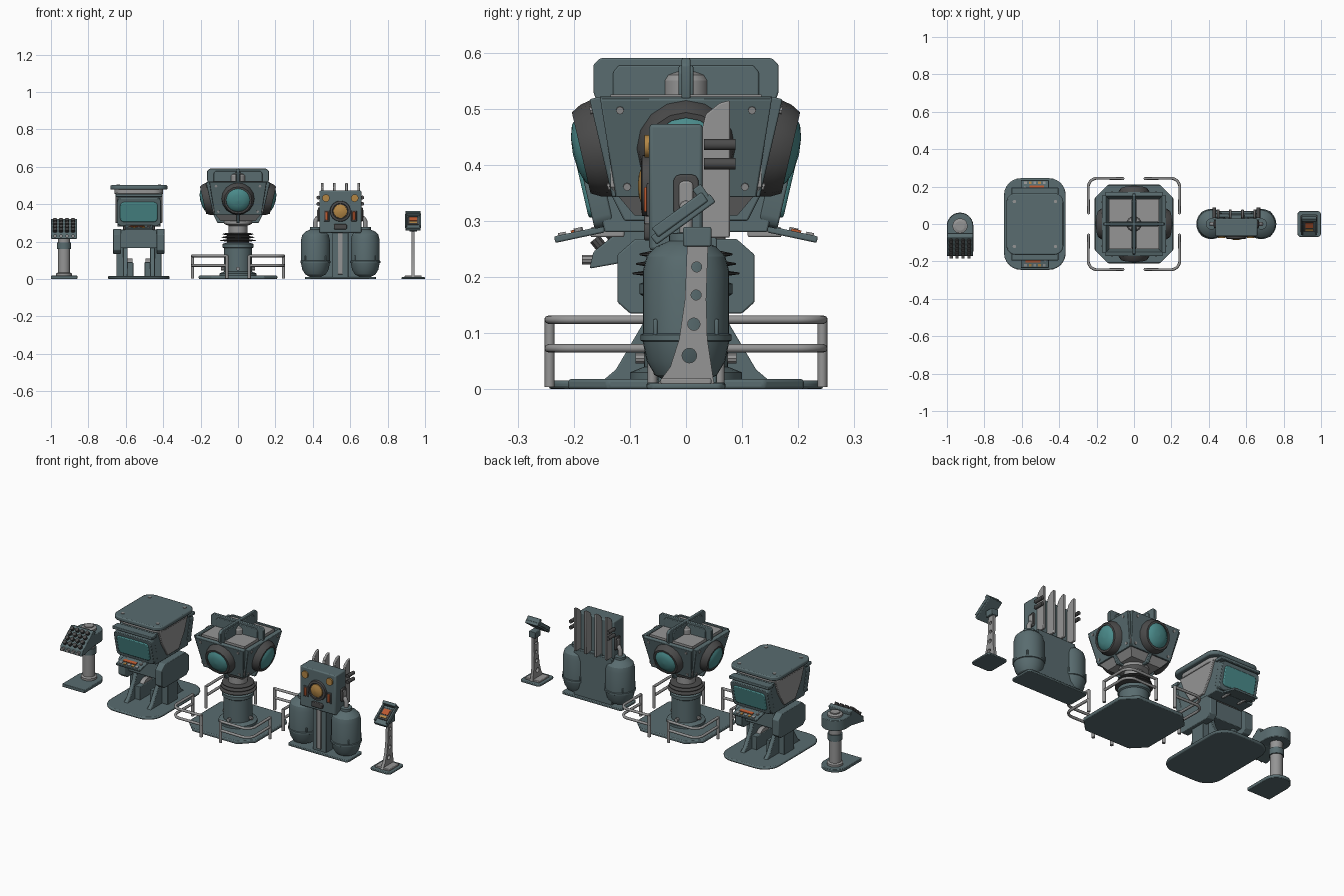
import bpy, bmesh
from math import pi, cos, sin, radians
from mathutils import Vector, Matrix

if "Cube" in bpy.data.objects:
    bpy.data.objects.remove(bpy.data.objects["Cube"])

def mat(name, r, g, b):
    m = bpy.data.materials.new(name)
    m.diffuse_color = (r, g, b, 1)
    m.use_nodes = True
    m.node_tree.nodes["Principled BSDF"].inputs["Base Color"].default_value = m.diffuse_color
    return m

STEEL = mat("steel_blue", .10, .15, .16)
LIGHT = mat("light_grey", .30, .30, .30)
DARK = mat("dark_grey", .07, .07, .07)
TEAL = mat("teal_glass", .07, .26, .26)
AMBER = mat("amber", .45, .24, .06)
RED = mat("red_orange", .5, .10, .03)

def finish(name, bm, m, bevel=0, M=None):
    bmesh.ops.recalc_face_normals(bm, faces=bm.faces)
    if M: bm.transform(M)
    me = bpy.data.meshes.new(name)
    bm.to_mesh(me); bm.free()
    me.materials.append(m)
    ob = bpy.data.objects.new(name, me)
    bpy.context.collection.objects.link(ob)
    if bevel:
        b = ob.modifiers.new("bevel", 'BEVEL')
        b.width, b.segments, b.limit_method = bevel, 2, 'ANGLE'
    return ob

def box(name, c, s, m=STEEL, bevel=.003, M=None):
    bm = bmesh.new()
    bmesh.ops.create_cube(bm, size=1)
    bm.transform(Matrix.Translation(c) @ Matrix.Diagonal((*s, 1)))
    return finish(name, bm, m, bevel, M)

def prism(name, pts, axis, a, b, m=STEEL, bevel=.003, M=None):
    """Extrude a 2D outline along an axis from a to b."""
    place = {'x': lambda p, t: (t, *p), 'y': lambda p, t: (p[0], t, p[1]), 'z': lambda p, t: (*p, t)}[axis]
    bm = bmesh.new()
    lo = [bm.verts.new(place(p, a)) for p in pts]
    hi = [bm.verts.new(place(p, b)) for p in pts]
    bm.faces.new(lo); bm.faces.new(hi)
    for i in range(len(pts)):
        j = (i + 1) % len(pts)
        bm.faces.new((lo[i], lo[j], hi[j], hi[i]))
    return finish(name, bm, m, bevel, M)

def lathe(name, prof, c, m=STEEL, d=(0, 0, 1), n=32, M=None):
    """Spin (radius, height) points around direction d through c."""
    bm = bmesh.new()
    rings = [[bm.verts.new((max(r, 1e-4) * cos(2*pi*k/n), max(r, 1e-4) * sin(2*pi*k/n), h)) for k in range(n)] for r, h in prof]
    for A, B in zip(rings, rings[1:]):
        for k in range(n):
            bm.faces.new((A[k], A[(k+1) % n], B[(k+1) % n], B[k]))
    bm.faces.new(rings[0]); bm.faces.new(rings[-1])
    bm.transform(Matrix.Translation(c) @ Vector((0, 0, 1)).rotation_difference(Vector(d)).to_matrix().to_4x4())
    return finish(name, bm, m, 0, M)

def cyl(name, c, r, h, m=STEEL, d=(0, 0, 1), n=24, M=None):
    return lathe(name, [(r, 0), (r, h)], c, m, d, n, M)

def tube(name, pts, r, m=LIGHT):
    cu = bpy.data.curves.new(name, 'CURVE')
    cu.dimensions, cu.bevel_depth, cu.bevel_resolution, cu.use_fill_caps = '3D', r, 2, True
    sp = cu.splines.new('POLY')
    sp.points.add(len(pts) - 1)
    for p, q in zip(sp.points, pts): p.co = (*q, 1)
    cu.materials.append(m)
    ob = bpy.data.objects.new(name, cu)
    bpy.context.collection.objects.link(ob)
    return ob

def rrect(w, d, r, n=6):
    out = []
    for k, (sx, sy) in enumerate([(1, 1), (-1, 1), (-1, -1), (1, -1)]):
        for i in range(n + 1):
            t = pi/2 * (k + i/n)
            out.append((sx*(w/2 - r) + r*cos(t), sy*(d/2 - r) + r*sin(t)))
    return out

def at(x, k=0, step=pi/2):
    return Matrix.Translation((x, 0, 0)) @ Matrix.Rotation(k*step, 4, 'Z')

# ---- keypad pedestal, far left
T = at(-.93)
def dshape(r, front): return [(r*cos(pi*i/14), -.01 + r*sin(pi*i/14)) for i in range(15)] + [(-r, front), (r, front)]
prism("keypad_base", dshape(.071, -.15), 'z', 0, .018, M=T)
lathe("keypad_post", [(.042, .015), (.042, .03), (.032, .035), (.032, .24)], (0, -.01, 0), LIGHT, M=T)
lathe("keypad_collar", [(.038, .16), (.038, .195)], (0, -.01, 0), STEEL, M=T)
prism("keypad_head", dshape(.07, -.075), 'z', .235, .295, M=T)
lathe("keypad_cap", [(.04, .29), (.04, .305), (.025, .31), (.025, .316)], (0, -.01, 0), LIGHT, M=T)
prism("keypad_panel", [(-.05, .315), (-.07, .322), (-.165, .245), (-.172, .215), (-.06, .235)], 'x', -.07, .07, M=T)
for i in range(4):
    for j in range(4):
        f = (j + .5) / 4
        cyl("key", (-.048 + .032*i, -.075 - .088*f, .316 - .07*f), .011, .017, DARK, (0, -.63, .78), 10, T)
for i in range(4):
    cyl("front_knob", (-.048 + .032*i, -.165, .231), .009, .02, LIGHT, (0, -1, 0), 10, T)

# ---- two-sided console
X = -.53
T = at(X)
prism("console_base", rrect(.33, .49, .09), 'z', 0, .016, bevel=.006, M=T)
for s in (-1, 1):
    def side(name, pts, a, b, m=STEEL):
        return prism(name, pts, 'x', s*a, s*b, m, M=T)
    side("leg_gusset", [(-.15, .014), (-.125, .035), (-.075, .12), (-.05, .2), (.05, .2), (.075, .12), (.125, .035), (.15, .014)], .06, .085)
    side("leg_column", [(-.045, .014), (-.045, .26), (.045, .26), (.045, .014)], .075, .12)
    side("shoulder_plate", [(-.122, .155), (-.122, .24), (-.09, .268), (.09, .268), (.122, .24), (.122, .155), (.1, .135), (-.1, .135)], .095, .137)
    cyl("leg_disc", (s*.035, 0, .06), .05, .03, LIGHT, (s, 0, 0), M=T)
    box("inner_foot", (s*.05, 0, .05), (.04, .16, .08), M=T)
    side("canopy_arm", [(-.13, .46), (-.1, .38), (-.05, .3), (.05, .3), (.1, .38), (.13, .46)], .105, .125, LIGHT)
    tube("canopy_handle", [(X + s*.1, y, z) for y, z in ((-.11, .47), (-.14, .44), (-.14, .41), (-.05, .38))], .008)
box("console_bridge", (0, 0, .215), (.2, .17, .1), M=T)
box("console_neck", (0, 0, .275), (.17, .14, .06), DARK, M=T)
prism("screen_head", [(-.145, .28), (-.172, .40), (-.165, .44), (-.12, .462), (.12, .462), (.165, .44), (.172, .40), (.145, .28)], 'x', -.115, .115, M=T)
prism("canopy_under", rrect(.26, .28, .05), 'z', .455, .48, LIGHT, M=T)
prism("canopy", rrect(.305, .33, .05), 'z', .478, .502, bevel=.006, M=T)
for sx in (-1, 1):
    for sy in (-1, 1):
        cyl("canopy_bolt", (sx*.11, sy*.12, .5), .009, .005, LIGHT, n=12, M=T)
for k in (0, 2):
    T = at(X, k)
    tilt = Matrix.Translation((0, -.165, .362)) @ Matrix.Rotation(radians(13), 4, 'X')
    prism("screen_frame", rrect(.235, .15, .02, 3), 'y', -.015, .02, M=T @ tilt)
    prism("screen_glass", rrect(.2, .108, .02, 4), 'y', -.021, 0, TEAL, .005, M=T @ tilt)
    box("screen_visor", (0, -.17, .448), (.25, .05, .016), M=T)
    shelf = Matrix.Translation((0, -.19, .276)) @ Matrix.Rotation(radians(12), 4, 'X')
    box("keyboard_shelf", (0, 0, 0), (.15, .09, .012), M=T @ shelf)
    box("keyboard_strip", (-.01, -.005, .007), (.08, .018, .006), RED, 0, T @ shelf)
    for i in range(5):
        box("keyboard_button", (-.05 + .025*i, -.03, .007), (.014, .014, .006), AMBER if i % 2 else LIGHT, 0, T @ shelf)
    cyl("keyboard_knob", (.055, 0, .004), .008, .008, LIGHT, n=12, M=T @ shelf)
    for s in (-1, 1):
        box("shelf_bracket", (s*.05, -.14, .28), (.012, .06, .018), LIGHT, M=T)

# ---- central four-eyed monitor
prism("monitor_base", rrect(.42, .42, .07, 1), 'z', 0, .018, bevel=.005)
lathe("monitor_pedestal", [(.1, .016), (.1, .03), (.075, .04), (.075, .165), (.083, .17), (.083, .188), (.06, .195)], (0, 0, 0))
bellows = [(.06, .19)]
for i in range(3):
    z = .2 + .017*i
    bellows += [(.06, z), (.095 - .006*i, z + .005), (.095 - .006*i, z + .008), (.06, z + .013)]
lathe("neck_bellows", bellows, (0, 0, 0), DARK)
lathe("monitor_neck", [(.05, .24), (.05, .285), (.075, .295), (.075, .31)], (0, 0, 0), LIGHT)
lathe("head_core", [(.13, .31), (.19, .36), (.19, .525)], (0, 0, 0), LIGHT, n=4, M=Matrix.Rotation(pi/4, 4, 'Z'))
lathe("top_dome", [(.04, .52), (.04, .55), (.034, .56), (.02, .566), (0, .568)], (0, 0, 0), LIGHT)
for k in range(4):
    T = at(0, k)
    if k < 2:
        outline = [(.11, .30), (.135, .35), (.155, .5), (.165, .53), (.165, .578), (.153, .59)]
        prism("cross_plate", outline + [(-x, z) for x, z in reversed(outline)], 'y', -.008, .008, M=T)
        prism("cross_rib", [(-.13, .5), (-.13, .565), (-.12, .577), (.12, .577), (.13, .565), (.13, .5)], 'y', -.013, .013, M=T)
    tilt = T @ Matrix.Translation((0, -.14, .432)) @ Matrix.Rotation(radians(13), 4, 'X')
    prism("eye_panel", [(-.125, -.09), (.125, -.09), (.153, .09), (-.153, .09)], 'y', -.012, .012, M=tilt)
    lathe("eye_hood", [(.088, .01), (.084, .03), (.074, .048), (.064, .048), (.064, .03)], (0, 0, 0), DARK, (0, -1, 0), 16, tilt)
    lathe("eye_lens", [(.066, .025), (.064, .042), (.052, .053), (.03, .06), (0, .063)], (0, 0, 0), TEAL, (0, -1, 0), M=tilt)
    for sx in (-1, 1):
        for z in (-.07, .07):
            cyl("panel_bolt", (sx*(.105 + .09*(z + .07)), -.01, z), .007, .006, LIGHT, (0, -1, 0), 8, tilt)
    cyl("pedestal_bolt", (0, -.07, .055), .01, .02, LIGHT, (0, -1, 0), 10, T)
    # corner railing with two rails and end posts
    arc = [(.195 + .05*cos(pi/2*i/8), .195 + .05*sin(pi/2*i/8)) for i in range(9)]
    rot = lambda x, y, z: tuple(at(0, k) @ Vector((x, y, z)))
    path = [(.243, .055)] + arc + [(.055, .243)]
    for z in (.124, .073):
        tube("railing", [rot(x, y, z) for x, y in path], .0075)
    for x, y in ((.243, .06), (.06, .243)):
        tube("railing_post", [rot(x, y, .004), rot(x, y, .127)], .009)

# ---- twin tank unit
X = .547
T = at(X)
prism("tank_base", rrect(.38, .14, .015, 2), 'z', 0, .012, M=T)
box("tank_column", (0, 0, .14), (.085, .1, .27), M=T)
box("column_strip", (0, -.052, .15), (.026, .012, .25), LIGHT, M=T)
box("tank_backplate", (0, .045, .14), (.24, .02, .26), M=T)
box("cabinet", (0, -.018, .36), (.225, .095, .225), bevel=.006, M=T)
for i in range(4):
    prism("back_fin", [(.025, .27), (.078, .27), (.078, .515), (.06, .51), (.035, .49), (.025, .45)], 'x', -.104 + .065*i, -.09 + .065*i, LIGHT, M=T)
lathe("dial_ring", [(.056, 0), (.054, .016), (.042, .018), (.04, .01)], (0, -.062, .363), DARK, (0, -1, 0), M=T)
lathe("dial_lamp", [(.038, 0), (.036, .016), (.02, .022), (0, .024)], (0, -.062, .363), AMBER, (0, -1, 0), M=T)
prism("lower_vent", rrect(.07, .03, .008, 2), 'y', -.075, -.06, DARK, M=T @ Matrix.Translation((0, 0, .28)))
for s in (-1, 1):
    lathe("tank", [(.03, .012), (.055, .025), (.07, .05), (.077, .085), (.081, .087), (.081, .097), (.077, .099),
                   (.077, .21), (.07, .237), (.052, .255), (.03, .264), (.03, .278), (0, .28)], (s*.133, 0, 0), M=T)
    for a in range(4):
        t = pi/4 + a*pi/2
        box("tank_lug", (s*.133 + .077*cos(t), .077*sin(t), .11), (.008, .008, .03), M=T)
    tube("tank_pipe", [(X + s*.133, 0, .27), (X + s*.133, 0, .31), (X + s*.125, 0, .325), (X + s*.1, 0, .33)], .012)
    cyl("corner_lamp", (s*.077, -.062, .433), .02, .012, AMBER, (0, -1, 0), M=T)
    box("slot_frame", (s*.073, -.066, .338), (.03, .008, .06), DARK, M=T)
    box("slot_light", (s*.073, -.069, .338), (.014, .012, .045), RED, M=T)
    prism("side_hatch", rrect(.045, .075, .012, 3), 'x', 0, s*.012, DARK, M=T @ Matrix.Translation((s*.108, 0, .345)))
    prism("hatch_inset", rrect(.025, .052, .008, 3), 'x', 0, s*.016, LIGHT, M=T @ Matrix.Translation((s*.108, 0, .345)))
    for z in (.402, .436):
        cyl("side_canister", (s*.118, .032, z), .01, .056, DARK, (0, 1, 0), 16, T)

# ---- small stand, far right
T = at(.9365)
prism("stand_base", rrect(.127, .14, .02, 3), 'z', 0, .01, M=T)
box("stand_foot", (0, 0, .014), (.09, .09, .012), LIGHT, M=T)
post = prism("stand_post", [(-.05, .01), (-.028, .04), (-.012, .09), (-.002, .16), (.003, .28), (.04, .28), (.036, .16), (.038, .09), (.05, .01)], 'x', -.008, .008, LIGHT, 0, T)
for i, (y, z, r) in enumerate([(.006, .06, .013), (.014, .116, .011), (.018, .168, .009), (.019, .218, .009)]):
    hole = cyl("hole_cutter", (-.05, y, z), r, .1, LIGHT, (1, 0, 0), 16, T)
    hole.hide_render = True
    hole.hide_set(True)
    b = post.modifiers.new("hole", 'BOOLEAN')
    b.object, b.operation, b.solver = hole, 'DIFFERENCE', 'EXACT'
box("stand_joint", (0, .02, .272), (.04, .05, .035), M=T)
tilt = T @ Matrix.Translation((0, -.005, .303)) @ Matrix.Rotation(radians(36), 4, 'X')
box("stand_panel", (0, 0, 0), (.08, .13, .018), M=tilt)
box("stand_screen_frame", (0, -.002, .01), (.058, .07, .01), DARK, M=tilt)
box("stand_screen", (0, .008, .014), (.04, .032, .008), RED, 0, tilt)
box("stand_buttons", (0, -.022, .014), (.04, .012, .008), AMBER, 0, tilt)
box("stand_hood", (0, .053, .018), (.08, .018, .03), M=tilt)
for s in (-1, 1):
    box("stand_rail", (s*.038, 0, .01), (.01, .11, .02), M=tilt)

# smooth curved parts, keep edges sharp
bpy.ops.object.select_all(action='DESELECT')
for ob in bpy.data.objects:
    if ob.type == 'MESH' and not ob.hide_render:
        ob.select_set(True)
        bpy.context.view_layer.objects.active = ob
bpy.ops.object.shade_smooth_by_angle(angle=radians(30))
